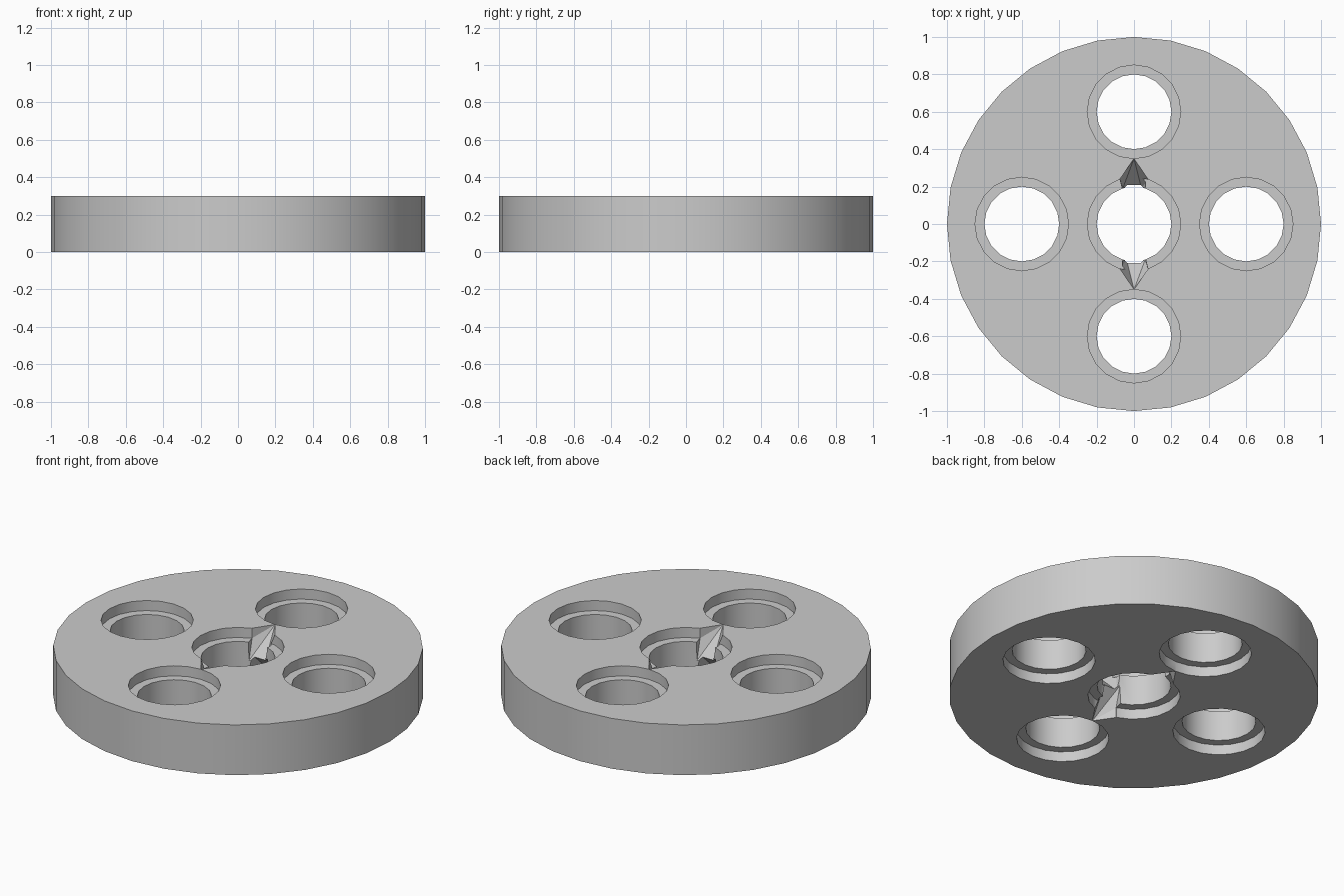
import bpy, bmesh, math
from mathutils import Matrix, Vector

cube = bpy.data.objects.get("Cube")
if cube:
    bpy.data.objects.remove(cube, do_unlink=True)

HEIGHT, LIP = 0.3, 0.06
BORE, HOLE = 0.25, 0.2

grey = bpy.data.materials.new("plain grey")
grey.use_nodes = True
grey.diffuse_color = (0.6, 0.6, 0.6, 1)
grey.node_tree.nodes["Principled BSDF"].inputs["Base Color"].default_value = (0.6, 0.6, 0.6, 1)


def make_object(name, bm):
    bmesh.ops.recalc_face_normals(bm, faces=bm.faces[:])
    mesh = bpy.data.meshes.new(name)
    bm.to_mesh(mesh)
    bm.free()
    mesh.materials.append(grey)
    obj = bpy.data.objects.new(name, mesh)
    bpy.context.collection.objects.link(obj)
    return obj


def turned(name, profile, sides, x=0, y=0):
    """Closed solid of revolution from (radius, z) pairs."""
    bm = bmesh.new()
    rings = []
    for r, z in profile:
        angles = [math.tau * i / sides for i in range(sides)]
        rings.append([bm.verts.new((x + r * math.cos(a), y + r * math.sin(a), z)) for a in angles])
    for low, high in zip(rings, rings[1:]):
        for i in range(sides):
            j = (i + 1) % sides
            bm.faces.new((low[i], low[j], high[j], high[i]))
    bm.faces.new(rings[0])
    bm.faces.new(rings[-1])
    return make_object(name, bm)


def notch(name, matrix):
    """Faceted wedge that runs from the flat face down into the centre hole."""
    top = HEIGHT + 0.02
    points = [(0, 0.35, HEIGHT), (0.075, 0.24, HEIGHT), (-0.075, 0.24, HEIGHT - LIP),
              (-0.06, 0.19, 0.13), (0.04, 0.19, 0.13), (-0.05, 0.14, 0.13), (0.04, 0.14, 0.13),
              (0, 0.35, top), (0.075, 0.24, top), (-0.075, 0.24, top),
              (-0.05, 0.14, top), (0.05, 0.14, top)]
    bm = bmesh.new()
    for p in points:
        bm.verts.new(matrix @ Vector(p))
    hull = bmesh.ops.convex_hull(bm, input=bm.verts[:])
    loose = [v for v in hull["geom_interior"] if isinstance(v, bmesh.types.BMVert)]
    bmesh.ops.delete(bm, geom=loose, context="VERTS")
    return make_object(name, bm)


# Disc body
disc = turned("disc", [(1, 0), (1, HEIGHT)], 32)

# Five holes, recessed on both faces
bore_profile = [(BORE, -0.1), (BORE, LIP), (HOLE, LIP),
                (HOLE, HEIGHT - LIP), (BORE, HEIGHT - LIP), (BORE, HEIGHT + 0.1)]
cutters = [turned("hole_cutter", bore_profile, 20, x, y)
           for x, y in ((0, 0), (0.6, 0), (-0.6, 0), (0, 0.6), (0, -0.6))]

# Four notches at the centre hole, two on each face
flip = Matrix.Translation((0, 0, HEIGHT)) @ Matrix.Rotation(math.pi, 4, "Y")
for base in (Matrix.Identity(4), flip):
    for turn in (0, math.pi):
        cutters.append(notch("notch_cutter", base @ Matrix.Rotation(turn, 4, "Z")))

for cutter in cutters:
    cutter.hide_render = True
    mod = disc.modifiers.new("cut", "BOOLEAN")
    mod.operation = "DIFFERENCE"
    mod.solver = "EXACT"
    mod.object = cutter

# Apply the cuts and drop the cutters
bpy.context.view_layer.update()
evaluated = disc.evaluated_get(bpy.context.evaluated_depsgraph_get())
cut_mesh = bpy.data.meshes.new_from_object(evaluated)
disc.modifiers.clear()
disc.data = cut_mesh
for cutter in cutters:
    bpy.data.objects.remove(cutter, do_unlink=True)

bpy.ops.object.select_all(action="DESELECT")
disc.select_set(True)
bpy.context.view_layer.objects.active = disc
bpy.ops.object.shade_smooth_by_angle(angle=math.radians(25))
